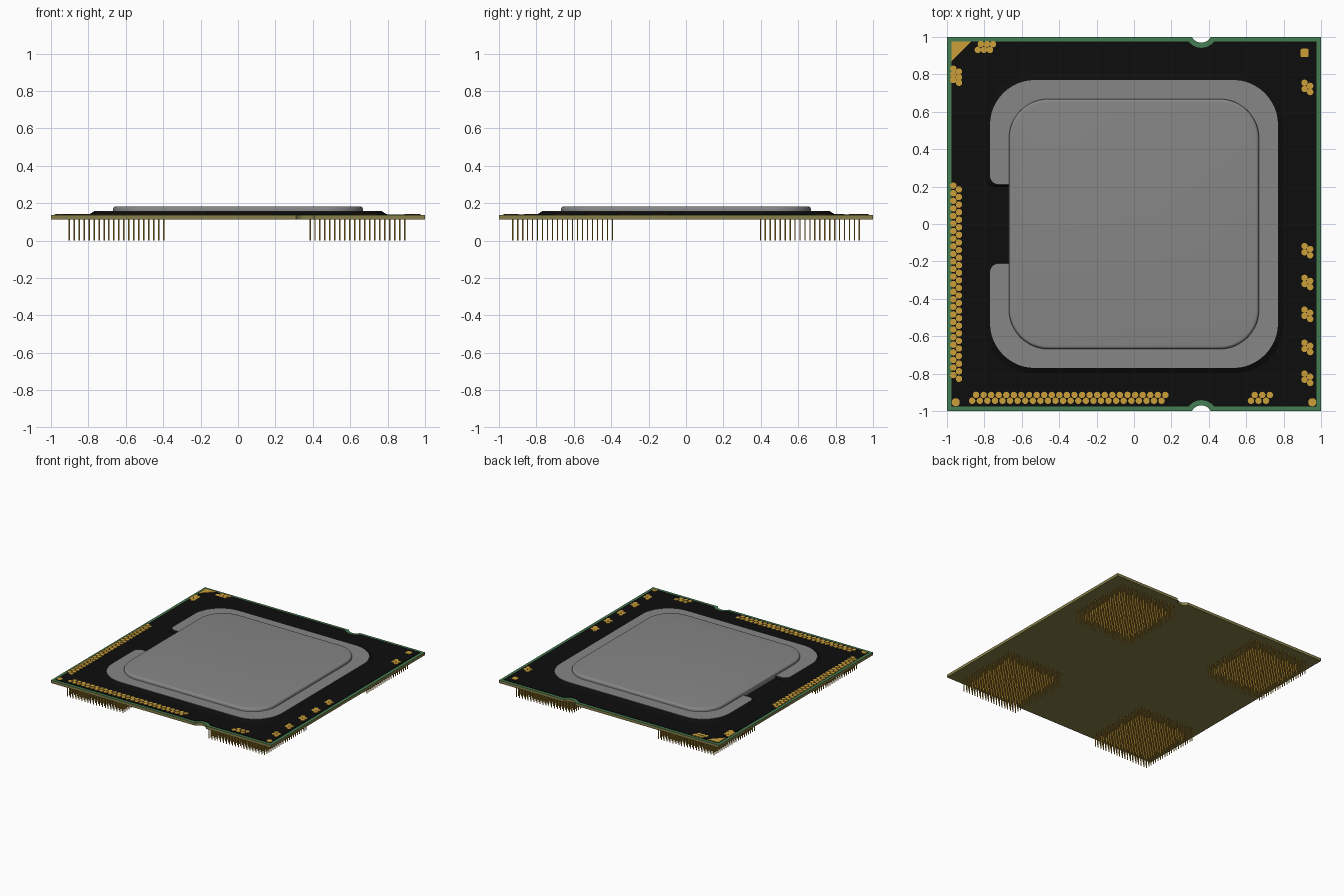
import bpy, bmesh
from math import sin, cos, pi, sqrt, asin
from mathutils import Vector

cube = bpy.data.objects.get("Cube")
if cube:
    bpy.data.objects.remove(cube)


def material(name, rgb):
    # colours given as 0-255 display values, stored linear
    lin = [(c / 255 / 12.92) if c < 11 else ((c / 255 + 0.055) / 1.055) ** 2.4 for c in rgb]
    m = bpy.data.materials.new(name)
    m.use_nodes = True
    m.diffuse_color = (*lin, 1)
    m.node_tree.nodes["Principled BSDF"].inputs["Base Color"].default_value = (*lin, 1)
    return m


OLIVE = material("olive substrate", (134, 126, 72))
GREEN = material("green board", (70, 126, 82))
BLACK = material("black mask", (13, 13, 13))
GREY = material("grey metal", (134, 134, 134))
GOLD = material("gold contact", (204, 160, 58))


def finish(name, bm, *mats):
    bmesh.ops.recalc_face_normals(bm, faces=bm.faces)
    mesh = bpy.data.meshes.new(name)
    bm.to_mesh(mesh)
    bm.free()
    for m in mats:
        mesh.materials.append(m)
    ob = bpy.data.objects.new(name, mesh)
    bpy.context.collection.objects.link(ob)
    return ob


def loft(bm, rings):
    """Skin a stack of (outline, z) rings and cap both ends."""
    loops = [[bm.verts.new((x, y, z)) for x, y in pts] for pts, z in rings]
    n = len(loops[0])
    for a, b in zip(loops, loops[1:]):
        for i in range(n):
            j = (i + 1) % n
            bm.faces.new((a[i], a[j], b[j], b[i]))
    bm.faces.new(loops[0][::-1])
    bm.faces.new(loops[-1])


def rounded(corners, steps=12):
    """Outline with right-angled corners (x, y, radius) rounded off."""
    pts = []
    for i, (x, y, r) in enumerate(corners):
        p = Vector((x, y))
        if r == 0:
            pts.append((x, y))
            continue
        to_prev = (Vector(corners[i - 1][:2]) - p).normalized()
        to_next = (Vector(corners[(i + 1) % len(corners)][:2]) - p).normalized()
        c = p + (to_prev + to_next) * r
        for k in range(steps + 1):
            a = k / steps * pi / 2
            q = c - to_next * r * cos(a) - to_prev * r * sin(a)
            pts.append((q.x, q.y))
    return pts


def square(s, r):
    return rounded([(-s, -s, r), (s, -s, r), (s, s, r), (-s, s, r)])


def notched_square(s, r):
    """Square outline with a round bite in the front and back edges."""
    cx, cy = 0.36, 1.027
    half = asin(sqrt(r * r - (cy - s) ** 2) / r)
    bite = [(cx + r * sin(t), cy - r * cos(t))
            for t in [half * (1 - k / 8) for k in range(17)]]
    front = [(x, -y) for x, y in reversed(bite)]
    return [(-s, -s)] + front + [(s, -s), (s, s)] + bite + [(-s, s)]


# Circuit board: olive body with a green top face
bm = bmesh.new()
outline = notched_square(1, 0.057)
loft(bm, [(outline, 0.113), (outline, 0.136)])
bmesh.ops.recalc_face_normals(bm, faces=bm.faces)
for f in bm.faces:
    f.material_index = 1 if f.normal.z > 0.5 else 0
finish("circuit_board", bm, OLIVE, GREEN)

# Black mask on the top
bm = bmesh.new()
outline = notched_square(0.975, 0.085)
loft(bm, [(outline, 0.135), (outline, 0.140)])
finish("top_mask", bm, BLACK)


# Metal flange with a gap on its right side, on a sloped sealant skirt
def flange_outline(s, r, gap):
    return rounded([(-s, -s, r), (s, -s, r), (s, s, r), (-s, s, r),
                    (-s, gap, 0.05), (-0.65, gap, 0), (-0.65, -gap, 0), (-s, -gap, 0.05)])


bm = bmesh.new()
loft(bm, [(flange_outline(0.80, 0.26, 0.20), 0.139), (flange_outline(0.77, 0.24, 0.21), 0.155)])
finish("sealant_skirt", bm, BLACK)

bm = bmesh.new()
outline = flange_outline(0.77, 0.24, 0.21)
loft(bm, [(outline, 0.154), (outline, 0.158)])
finish("lid_flange", bm, GREY)

# Raised lid with a rounded top edge
bm = bmesh.new()
edge = 0.016
rings = [(square(0.67, 0.21), 0.139), (square(0.668, 0.21), 0.167)]
for k in range(1, 6):
    a = k / 5 * pi / 2
    inset = edge * (1 - cos(a))
    rings.append((square(0.668 - inset, 0.21 - inset), 0.167 + edge * sin(a)))
loft(bm, rings)
lid = finish("raised_lid", bm, GREY)
bpy.context.view_layer.objects.active = lid
lid.select_set(True)
bpy.ops.object.shade_smooth_by_angle()
lid.select_set(False)

# Pins: one block under each corner
bm = bmesh.new()


def spread(a, b, n):
    return [a + (b - a) * i / (n - 1) for i in range(n)]


for xs in (spread(-0.902, -0.398, 20), spread(0.385, 0.892, 20)):
    for ys in (spread(-0.927, -0.393, 21), spread(0.398, 0.927, 21)):
        for x in xs:
            for y in ys:
                ring = [(x + 0.004 * cos(k * pi / 3), y + 0.004 * sin(k * pi / 3)) for k in range(6)]
                loft(bm, [(ring, 0), (ring, 0.114)])
finish("pins", bm, GOLD)

# Gold contacts on the mask
bm = bmesh.new()
LOW, HIGH = 0.139, 0.143


def plate(pts):
    loft(bm, [(pts, LOW), (pts, HIGH)])


def dot(x, y, r=0.0175):
    plate([(x + r * cos(k * pi / 6), y + r * sin(k * pi / 6)) for k in range(12)])


def zigzag(x, y, n, pitch, along_x):
    """n staggered pairs of dots running along +x or down -y."""
    for i in range(n):
        t = i * pitch
        if along_x:
            dot(x + t, y - 0.031)
            dot(x + t + pitch / 2, y)
        else:
            dot(x, y - t)
            dot(x + 0.03, y - t - pitch / 2)


zigzag(-0.865, -0.914, 26, 0.0405, True)      # front strip
zigzag(0.625, -0.914, 3, 0.0405, True)        # small front group
zigzag(-0.835, 0.962, 3, 0.0325, True)        # small back group
zigzag(-0.966, 0.205, 26, 0.0405, False)      # right-side strip
zigzag(-0.966, 0.83, 3, 0.03, False)          # small right-side group
for y in (0.755, -0.118, -0.288, -0.458, -0.635, -0.80):
    zigzag(0.912, y, 2, 0.033, False)         # left-side groups
dot(-0.953, -0.953, 0.022)
dot(0.953, -0.953, 0.022)
plate([(x + 0.912, y + 0.915) for x, y in square(0.022, 0.008)])
plate([(-0.975, 0.975), (-0.975, 0.872), (-0.872, 0.975)])
finish("gold_contacts", bm, GOLD)
